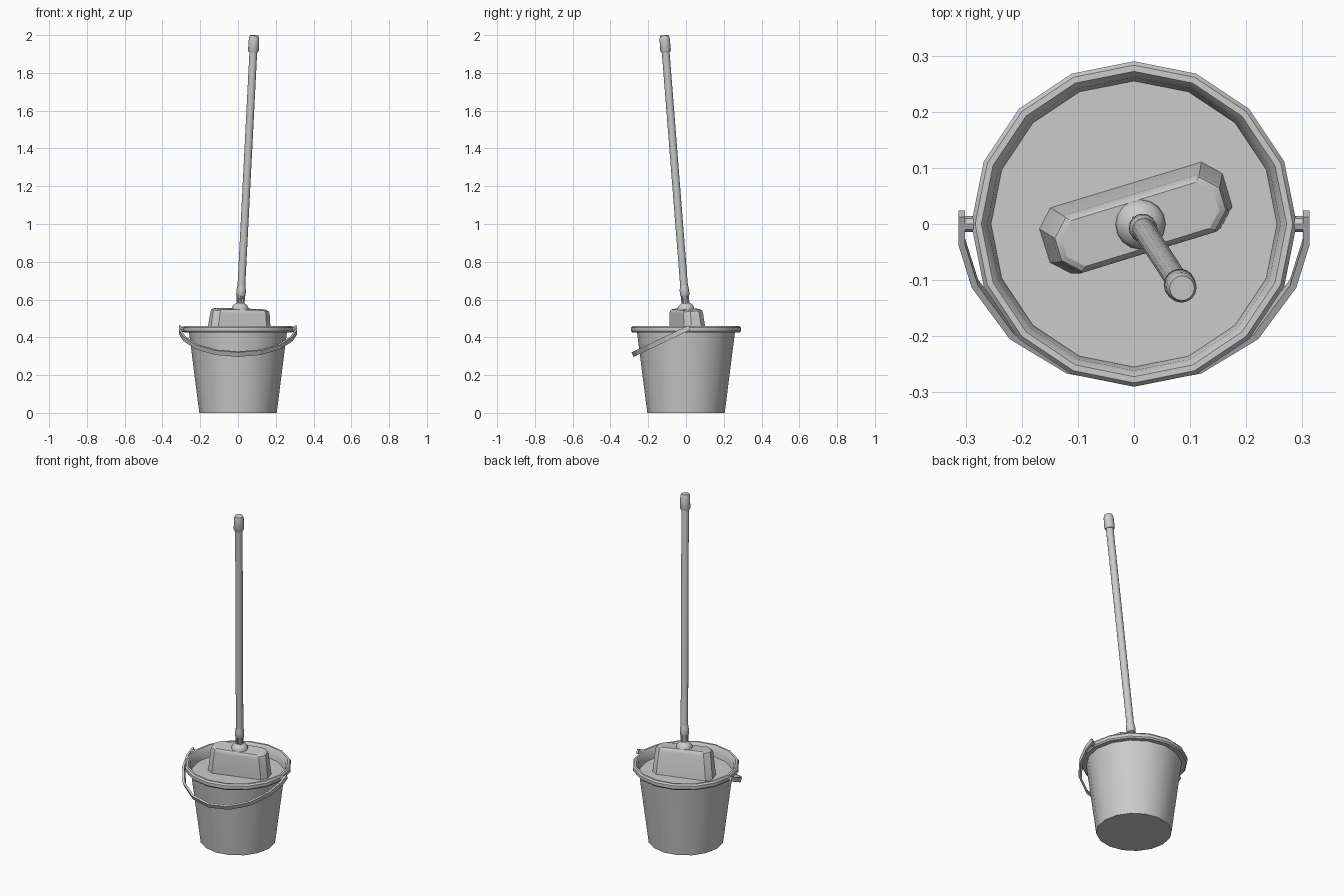
import bpy, bmesh, math
from mathutils import Matrix, Vector

if "Cube" in bpy.data.objects:
    bpy.data.objects.remove(bpy.data.objects["Cube"])

def loft(name, rings, matrix=Matrix(), closed=False, smooth=True):
    """Skin a series of equal-length rings; cap the ends unless closed."""
    bm = bmesh.new()
    vr = [[bm.verts.new(matrix @ Vector(p)) for p in ring] for ring in rings]
    n = len(vr[0])
    for i in range(len(vr) if closed else len(vr) - 1):
        a, b = vr[i], vr[(i + 1) % len(vr)]
        for k in range(n):
            bm.faces.new((a[k], a[(k + 1) % n], b[(k + 1) % n], b[k]))
    if not closed:
        bm.faces.new(vr[0][::-1])
        bm.faces.new(vr[-1])
    bmesh.ops.recalc_face_normals(bm, faces=bm.faces)
    me = bpy.data.meshes.new(name)
    bm.to_mesh(me)
    bm.free()
    ob = bpy.data.objects.new(name, me)
    bpy.context.collection.objects.link(ob)
    if smooth:
        me.polygons.foreach_set("use_smooth", [True] * len(me.polygons))
        me.set_sharp_from_angle(angle=math.radians(30))
    return ob

def lathe(name, profile, n=16, matrix=Matrix(), **kw):
    rings = [[(r * math.cos(2 * math.pi * k / n), r * math.sin(2 * math.pi * k / n), z)
              for k in range(n)] for r, z in profile]
    return loft(name, rings, matrix, **kw)

def chamfered(hx, hy, c, z):
    return [(hx, -hy + c, z), (hx, hy - c, z), (hx - c, hy, z), (-hx + c, hy, z),
            (-hx, hy - c, z), (-hx, -hy + c, z), (-hx + c, -hy, z), (hx - c, -hy, z)]

# Bucket with rolled rim, inner wall and floor
lathe("bucket", [(0.205, 0), (0.259, 0.425), (0.284, 0.425), (0.29, 0.433), (0.29, 0.451),
                 (0.283, 0.46), (0.272, 0.46), (0.261, 0.445), (0.255, 0.40), (0.195, 0.015)])

# Water surface
lathe("water", [(0.2545, 0.397), (0.2548, 0.40)])

# Carrying handle: flat strip bent around the front, hanging down
PIVOT_Z, DROP = 0.443, math.radians(25.5)
swing = Matrix.Translation((0, 0, PIVOT_Z)) @ Matrix.Rotation(DROP, 4, 'X')
RO, T, W = 0.313, 0.012, 0.013
path = [(1, 0, 0.02), (1, 0, -0.035)]
path += [(math.cos(a), -math.sin(a), 0) for a in (math.pi * k / 8 for k in range(1, 8))]
path += [(-1, 0, -0.035), (-1, 0, 0.02)]
strip = []
for cx, cy, off in path:
    strip.append([(r * cx, r * cy + off, z) for r, z in
                  ((RO, -W), (RO, W), (RO - T, W), (RO - T, -W))])
loft("bucket_handle", strip, swing, smooth=False)

# Handle pivots
for s, side in ((1, "right"), (-1, "left")):
    m = Matrix.Translation((0, 0, PIVOT_Z)) @ Matrix.Rotation(s * math.pi / 2, 4, 'Y')
    lathe("pivot_" + side, [(0.014, 0.27), (0.014, 0.305)], 8, m)

# Mop frame: the whole mop leans towards front right
lean = Vector((0, 0, 1)).rotation_difference(Vector((0.051, -0.0785, 1))).to_matrix().to_4x4()
mop = Matrix.Translation((0.004, 0.011, 0.40)) @ lean

# Sponge head
loft("mop_head", [chamfered(0.172, 0.062, 0.03, -0.02), chamfered(0.157, 0.054, 0.03, 0.13),
                  chamfered(0.153, 0.050, 0.029, 0.143), chamfered(0.142, 0.043, 0.026, 0.150)],
     mop @ Matrix.Rotation(math.radians(17), 4, 'Z'))

# Domed socket and neck
lathe("mop_socket", [(0.045, 0.145), (0.044, 0.158), (0.037, 0.170), (0.025, 0.180),
                     (0.017, 0.184), (0.017, 0.225)], 16, mop)

# Ribs around the neck
for k in range(8):
    a = 2 * math.pi * k / 8
    lathe(f"neck_rib_{k}", [(0.004, 0.178), (0.004, 0.224)], 6,
          mop @ Matrix.Translation((0.018 * math.cos(a), 0.018 * math.sin(a), 0)))

# Ferrule
lathe("mop_ferrule", [(0.022, 0.22), (0.025, 0.226), (0.025, 0.252), (0.021, 0.277)], 16, mop)

# Pole
lathe("mop_pole", [(0.0205, 0.27), (0.0205, 1.53)], 16, mop)

# End grip
lathe("pole_cap", [(0.024, 1.516), (0.0285, 1.525), (0.027, 1.590), (0.022, 1.605)], 16, mop)
